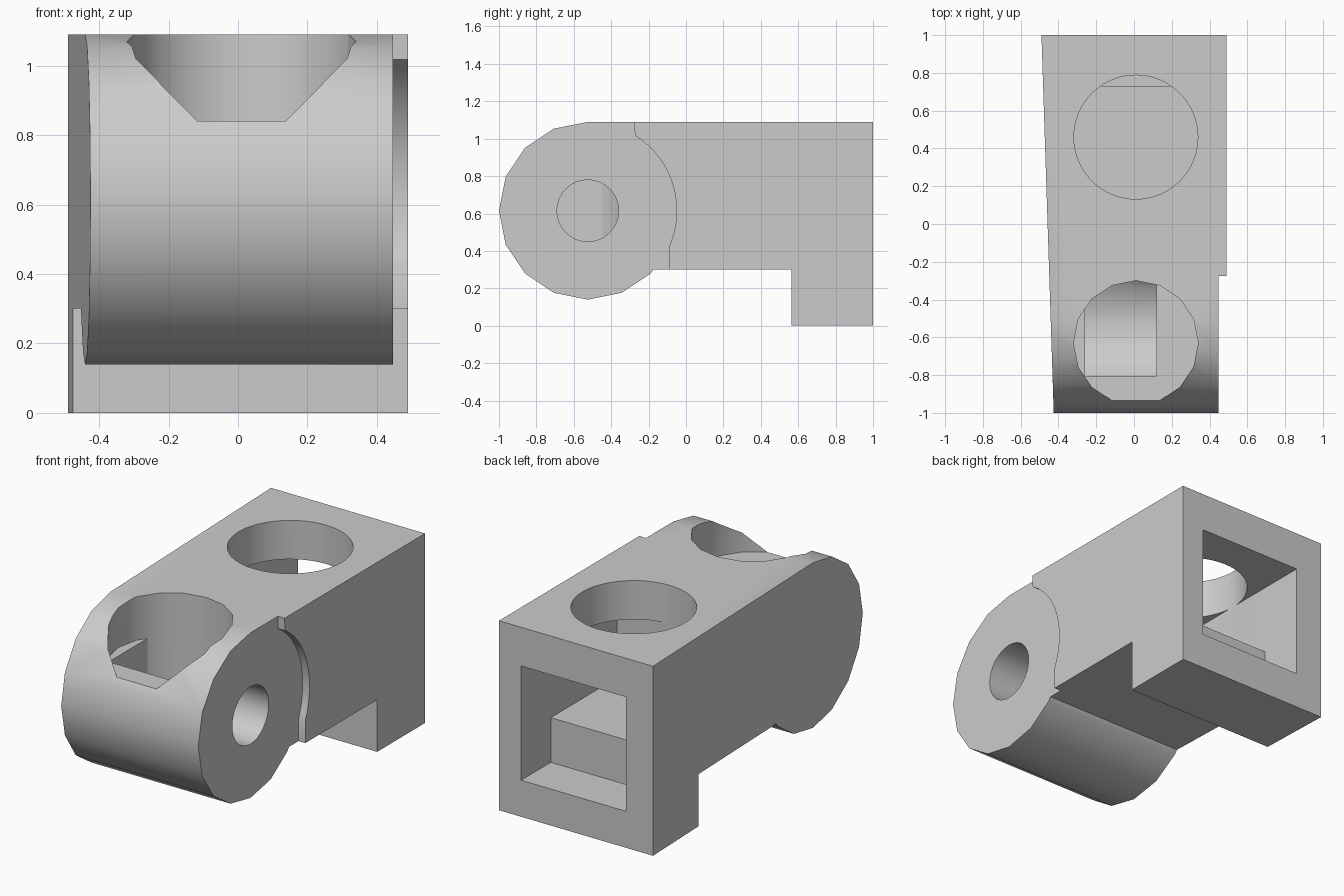
import bpy, bmesh, math
from mathutils import Matrix

cube = bpy.data.objects.get("Cube")
if cube:
    bpy.data.objects.remove(cube, do_unlink=True)

grey = bpy.data.materials.new("plain grey")
grey.use_nodes = True
colour = (0.6, 0.6, 0.6, 1)
grey.diffuse_color = colour
grey.node_tree.nodes["Principled BSDF"].inputs["Base Color"].default_value = colour

KNUCKLE_Y, KNUCKLE_Z, KNUCKLE_R = -0.525, 0.615, 0.475


def add_object(name, bm):
    bmesh.ops.recalc_face_normals(bm, faces=bm.faces)
    mesh = bpy.data.meshes.new(name)
    bm.to_mesh(mesh)
    bm.free()
    obj = bpy.data.objects.new(name, mesh)
    bpy.context.collection.objects.link(obj)
    mesh.materials.append(grey)
    return obj


def arc(start, end, steps, radius=KNUCKLE_R):
    """Side-view points on a circle about the knuckle axis."""
    angles = [math.radians(start + (end - start) * i / steps) for i in range(steps + 1)]
    return [(KNUCKLE_Y + radius * math.cos(a), KNUCKLE_Z + radius * math.sin(a)) for a in angles]


def extrude_side(name, profile, x0, x1):
    """Extrude a (y, z) outline along x; x0 may depend on y."""
    bm = bmesh.new()
    near = [bm.verts.new((x0(y) if callable(x0) else x0, y, z)) for y, z in profile]
    far = [bm.verts.new((x1, y, z)) for y, z in profile]
    bm.faces.new(near)
    bm.faces.new(far[::-1])
    n = len(profile)
    for i in range(n):
        j = (i + 1) % n
        bm.faces.new((near[i], far[i], far[j], near[j]))
    return add_object(name, bm)


def box(name, x, y, z):
    return extrude_side(name, [(y[0], z[0]), (y[1], z[0]), (y[1], z[1]), (y[0], z[1])], *x)


def shaft(name, x, y, z0, z1, radius, sides):
    bm = bmesh.new()
    bmesh.ops.create_cone(bm, cap_ends=True, segments=sides, radius1=radius, radius2=radius,
                          depth=z1 - z0, matrix=Matrix.Translation((x, y, (z0 + z1) / 2)))
    return add_object(name, bm)


def combine(target, tool, operation="DIFFERENCE"):
    """Apply a boolean and remove the tool."""
    tool.hide_render = True
    mod = target.modifiers.new("cut", "BOOLEAN")
    mod.operation, mod.object, mod.solver = operation, tool, "EXACT"
    bpy.context.view_layer.objects.active = target
    bpy.ops.object.modifier_apply(modifier=mod.name)
    bpy.data.objects.remove(tool, do_unlink=True)


# Body: knuckle, arm and downward foot, tapering on one side
outline = arc(90, 315, 10) + [(-0.175, 0.30), (0.565, 0.30), (0.565, 0), (1, 0), (1, 1.09)]
body = extrude_side("hinge_body", outline, lambda y: -0.4575 - 0.0325 * y, 0.49)

# Recessed cheek around the knuckle
recess = [(-1.1, 1.2), (-0.28, 1.2)] + arc(58, -23, 24) + [(-0.09, 0.05), (-1.1, 0.05)]
combine(body, extrude_side("cheek_cutter", recess, 0.447, 0.6))

# Front well with a flat shelf, and the drum chamber below it
combine(body, shaft("well_cutter", 0.01, -0.63, 0.84, 1.3, 0.33, 16))
chamber = extrude_side("chamber_cutter", arc(0, 348.75, 31, 0.36), -0.26, 0.12)
combine(chamber, shaft("chamber_limit", 0.01, -0.63, 0.1, 1.3, 0.33, 16), "INTERSECT")
combine(body, chamber)

# Pin hole from the recessed side into the chamber
combine(body, extrude_side("pin_cutter", arc(0, 348.75, 31, 0.165), 0.0, 0.6))

# Square rear socket with a raised inner floor, and the round hole above it
combine(body, box("socket_cutter", (-0.317, 0.349), (0.73, 1.1), (0.21, 0.867)))
combine(body, box("tunnel_cutter", (-0.317, 0.349), (0.13, 0.9), (0.467, 0.867)))
combine(body, shaft("round_cutter", 0.01, 0.46, 0.7, 1.3, 0.328, 64))

# Smooth curved walls, keep edges sharp
bpy.ops.object.select_all(action="DESELECT")
body.select_set(True)
bpy.context.view_layer.objects.active = body
bpy.ops.object.shade_smooth_by_angle(angle=math.radians(30))
